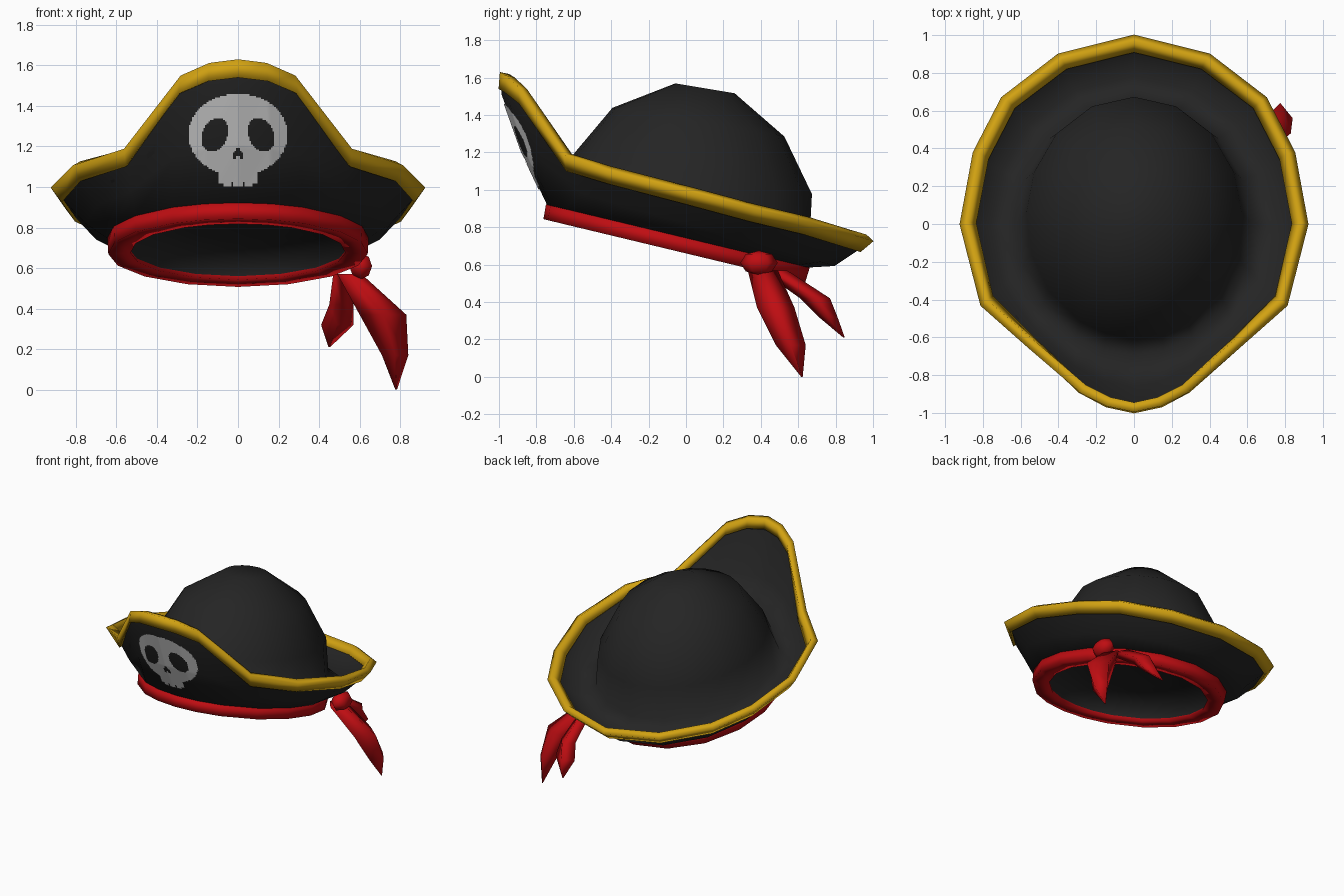
import bpy, bmesh, math
from mathutils import Vector
from mathutils.bvhtree import BVHTree

if "Cube" in bpy.data.objects:
    bpy.data.objects.remove(bpy.data.objects["Cube"])


def material(name, rgb):
    m = bpy.data.materials.new(name)
    m.diffuse_color = (*rgb, 1)
    m.use_nodes = True
    m.node_tree.nodes["Principled BSDF"].inputs["Base Color"].default_value = m.diffuse_color
    return m


BLACK = material("black felt", (0.018, 0.018, 0.018))
GOLD = material("gold trim", (0.64, 0.36, 0.006))
RED = material("red cloth", (0.52, 0.004, 0.006))
BONE = material("bone white", (0.66, 0.66, 0.66))

# Angles (from the front) shared by every ring of the hat, mirrored to 18 sides
HALF = [0, 15, 30, 52, 72, 92, 112, 134, 157, 180]
ANGLES = [math.radians(a) for a in HALF + [360 - a for a in HALF[-2:0:-1]]]
TILT = math.radians(13.5)


def tilted(x, v, w):
    """Point in the tilted frame of the hat -> world."""
    c, s = math.cos(TILT), math.sin(TILT)
    return Vector((x, -0.06 + c * v + s * w, 0.685 - s * v + c * w))


def ring(rx, ry, w, shift=0, lean=0):
    pts = []
    for a in ANGLES:
        v = shift - ry * math.cos(a)
        pts.append(tilted(rx * math.sin(a), v, w + lean * v))
    return pts


def finish(name, bm, mat, angle):
    me = bpy.data.meshes.new(name)
    bm.to_mesh(me)
    bm.free()
    me.materials.append(mat)
    ob = bpy.data.objects.new(name, me)
    bpy.context.collection.objects.link(ob)
    bpy.ops.object.select_all(action='DESELECT')
    ob.select_set(True)
    bpy.context.view_layer.objects.active = ob
    bpy.ops.object.shade_smooth_by_angle(angle=math.radians(angle))
    return ob


def loft(rings, closed=False, cap_start=False, cap_end=False):
    """Skin a list of equal rings; closed joins the last ring to the first."""
    bm = bmesh.new()
    vs = [[bm.verts.new(p) for p in r] for r in rings]
    n = len(vs[0])
    pairs = list(zip(vs, vs[1:])) + ([(vs[-1], vs[0])] if closed else [])
    for lo, hi in pairs:
        for i in range(n):
            j = (i + 1) % n
            bm.faces.new((lo[i], lo[j], hi[j], hi[i]))
    if cap_start:
        bm.faces.new(vs[0][::-1])
    if cap_end:
        bm.faces.new(vs[-1])
    if closed or (cap_start and cap_end):
        bmesh.ops.recalc_face_normals(bm, faces=bm.faces)
    bm.normal_update()
    return bm


# Rim outline, front centre to back centre, then mirrored
half_rim = [(0, -0.99, 1.63), (0.14, -0.96, 1.612), (0.28, -0.89, 1.55),
            (0.56, -0.65, 1.19), (0.81, -0.43, 1.11), (0.92, 0, 1.0),
            (0.85, 0.38, 0.90), (0.70, 0.67, 0.83), (0.40, 0.90, 0.76), (0, 1.0, 0.73)]
rim = [Vector(p) for p in half_rim]
rim += [Vector((-p[0], p[1], p[2])) for p in half_rim[-2:0:-1]]

# Brim underside: sheet curling up from the band to the rim
base = ring(0.645, 0.72, 0.07)
mid, upper = [], []
for b, r, a in zip(base, rim, ANGLES):
    forward = 0.035 * max(0, math.cos(a)) ** 2
    mid.append(b.lerp(r, 0.4) - Vector((0, forward, 0.025 * (1 - math.cos(a)))))
    upper.append(mid[-1].lerp(r, 0.72) - Vector((0, forward * 0.8, 0)))
edge = [u.lerp(r, 0.85) for u, r in zip(upper, rim)]
bm = loft([ring(0.55, 0.60, 0.07), base, mid, upper, edge])
surface = BVHTree.FromBMesh(bm)
finish("brim_underside", bm, BLACK, 80)

# Crown and brim top: one skin from the rim, down the brim and up over the dome
def inward(points):
    return [p + Vector((0, 0.015 * math.cos(a), 0.022)) for p, a in zip(points, ANGLES)]


crown = [inward(upper), inward(mid), ring(0.62, 0.69, 0.19, 0, 0.03),
         ring(0.57, 0.645, 0.41, 0, 0.07), ring(0.42, 0.465, 0.69, -0.035, 0.07),
         ring(0.15, 0.16, 0.875, -0.043, 0.07)]
finish("crown_and_brim_top", loft(crown, cap_end=True), BLACK, 120)

# Lining: short wall and ceiling inside the opening
lining = [ring(0.54, 0.60, 0.01), ring(0.51, 0.57, 0.09), ring(0.25, 0.28, 0.13)]
finish("lining", loft(lining, cap_end=True), BLACK, 80)

# Head band: thick red ring under the crown
band = [ring(0.64, 0.72, -0.01), ring(0.645, 0.725, 0.07),
        ring(0.56, 0.62, 0.07), ring(0.53, 0.59, -0.005)]
finish("head_band", loft(band, closed=True), RED, 120)

# Gold trim: four-sided section swept along the rim
section = [(-0.09, 0.015), (0.0, 0.005), (-0.012, -0.045), (-0.085, -0.038)]
strips = [[] for _ in section]
for i, r in enumerate(rim):
    along = (r - upper[i]).normalized()
    tangent = rim[(i + 1) % len(rim)] - rim[i - 1]
    out = tangent.cross(along).normalized()
    for strip, (s, t) in zip(strips, section):
        strip.append(r + along * s + out * t)
finish("gold_trim", loft(strips, closed=True), GOLD, 150)


# Skull emblem: thin plate draped on the raised front of the brim
def in_ellipse(x, z, cx, cz, rx, rz):
    return ((x - cx) / rx) ** 2 + ((z - cz) / rz) ** 2 < 1


def is_bone(x, z):
    x = abs(x)
    slant = x + 0.2 * (z - 1.26)
    if in_ellipse(slant, z, 0.113, 1.26, 0.064, 0.083):      # eye sockets
        return False
    if 1.14 < z < 1.205 and x < 0.025 * min(1, (1.205 - z) / 0.045) and not (x < 0.006 and z < 1.155):
        return False                                         # nose
    if in_ellipse(x, z, 0, 1.26, 0.242, 0.202):              # cranium
        return True
    teeth = 1.0 if x < 0.075 else 1.02
    gap = z < 1.025 and abs(x - 0.03) < 0.005
    return x < 0.10 and teeth < z < 1.12 and not gap         # jaw


CELL = 0.008
bm = bmesh.new()
grid = {}


def draped(i, k):
    if (i, k) not in grid:
        hit, normal, _, _ = surface.ray_cast(Vector((i * CELL, -3, 0.98 + k * CELL)), Vector((0, 1, 0)))
        grid[i, k] = bm.verts.new(hit + normal * 0.006)
    return grid[i, k]


for i in range(-32, 32):
    for k in range(62):
        if is_bone((i + 0.5) * CELL, 0.98 + (k + 0.5) * CELL):
            bm.faces.new([draped(i, k), draped(i + 1, k), draped(i + 1, k + 1), draped(i, k + 1)])
finish("skull_emblem", bm, BONE, 60)

# Ribbon knot
bm = bmesh.new()
bmesh.ops.create_uvsphere(bm, u_segments=6, v_segments=4, radius=1)
for v in bm.verts:
    v.co = Vector((0.605 + 0.065 * v.co.x, 0.39 + 0.1 * v.co.y, 0.61 + 0.065 * v.co.z))
finish("ribbon_knot", bm, RED, 120)


# Ribbon tails: diamond sections (x, y, z, half width x, half width y)
def tail(name, sections):
    rings = [[Vector((x + rx, y, z)), Vector((x, y + ry, z)),
              Vector((x - rx, y, z)), Vector((x, y - ry, z))]
             for x, y, z, rx, ry in sections]
    finish(name, loft(rings, cap_start=True, cap_end=True), RED, 120)


tail("long_ribbon_tail", [(0.55, 0.41, 0.57, 0.06, 0.08), (0.715, 0.48, 0.37, 0.115, 0.10),
                          (0.775, 0.56, 0.17, 0.065, 0.08), (0.78, 0.62, 0.0, 0.004, 0.004)])
tail("short_ribbon_tail", [(0.51, 0.47, 0.57, 0.04, 0.07), (0.51, 0.69, 0.42, 0.06, 0.08),
                           (0.49, 0.76, 0.32, 0.08, 0.05), (0.45, 0.845, 0.21, 0.004, 0.004)])
